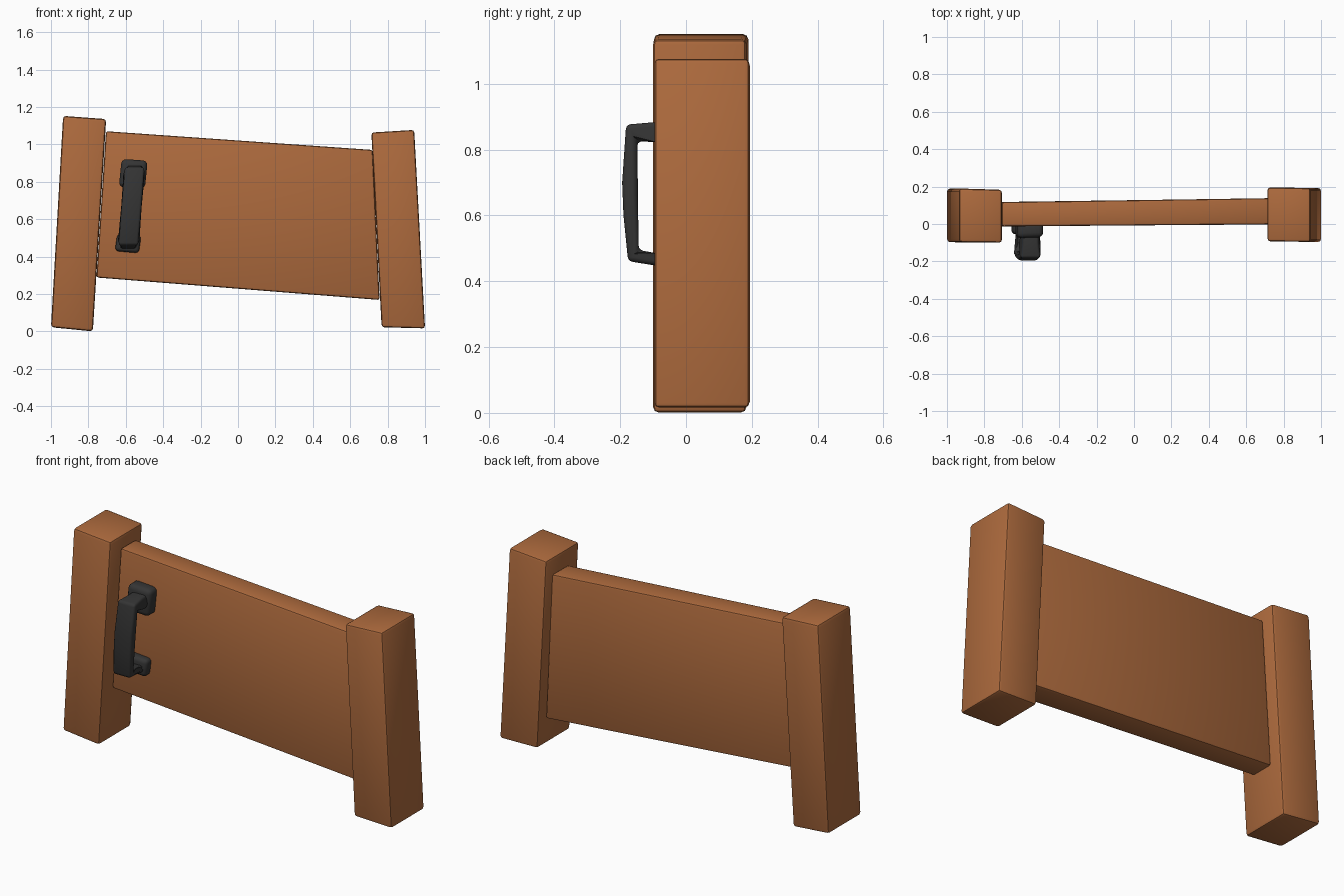
import bpy, bmesh
from mathutils import Vector

if "Cube" in bpy.data.objects:
    bpy.data.objects.remove(bpy.data.objects["Cube"])


def material(name, rgb):
    m = bpy.data.materials.new(name)
    m.diffuse_color = (*rgb, 1)
    m.use_nodes = True
    m.node_tree.nodes["Principled BSDF"].inputs["Base Color"].default_value = m.diffuse_color
    return m


wood = material("warm_wood", (0.42, 0.145, 0.047))
iron = material("dark_iron", (0.035, 0.035, 0.035))


def finish(name, bm, mat, bevel, segments):
    bmesh.ops.recalc_face_normals(bm, faces=bm.faces)
    mesh = bpy.data.meshes.new(name)
    bm.to_mesh(mesh)
    bm.free()
    mesh.materials.append(mat)
    ob = bpy.data.objects.new(name, mesh)
    bpy.context.collection.objects.link(ob)
    mod = ob.modifiers.new("soft_edges", 'BEVEL')
    mod.width = bevel
    mod.segments = segments
    mod.limit_method = 'ANGLE'
    mod.angle_limit = 0.6
    bpy.ops.object.select_all(action='DESELECT')
    ob.select_set(True)
    bpy.context.view_layer.objects.active = ob
    bpy.ops.object.modifier_apply(modifier=mod.name)
    bpy.ops.object.shade_smooth_by_angle(angle=0.7)
    return ob


def prism(name, front, back, mat, bevel, segments=2):
    """Solid between two matching outlines."""
    bm = bmesh.new()
    a = [bm.verts.new(Vector(p)) for p in front]
    b = [bm.verts.new(Vector(p)) for p in back]
    bm.faces.new(a)
    bm.faces.new(b[::-1])
    n = len(a)
    for i in range(n):
        j = (i + 1) % n
        bm.faces.new((a[i], b[i], b[j], a[j]))
    return finish(name, bm, mat, bevel, segments)


def board(name, quad, y_front, y_back, mat, bevel, segments=2):
    """Slanted board: front-view corners, with y given at left and right."""
    side = (0, 1, 1, 0)  # bottom left, bottom right, top right, top left
    front = [(x, y_front[s], z) for (x, z), s in zip(quad, side)]
    back = [(x, y_back[s], z) for (x, z), s in zip(quad, side)]
    return prism(name, front, back, mat, bevel, segments)


# Leaning posts
board("left_post", [(-1.0, 0.022), (-0.776, 0.0), (-0.705, 1.135), (-0.935, 1.152)],
      (-0.097, -0.1), (0.19, 0.183), wood, 0.016)
board("right_post", [(0.768, 0.022), (1.0, 0.016), (0.942, 1.077), (0.713, 1.063)],
      (-0.092, -0.096), (0.195, 0.192), wood, 0.014)

# Door panel hung between the posts
board("door_panel", [(-0.757, 0.288), (0.757, 0.168), (0.72, 0.97), (-0.706, 1.07)],
      (-0.013, -0.002), (0.117, 0.138), wood, 0.012)

# Handle mounting plates
board("upper_handle_plate", [(-0.637, 0.772), (-0.498, 0.762), (-0.483, 0.912), (-0.622, 0.922)],
      (-0.075, -0.07), (0.01, 0.01), iron, 0.025, 3)
board("lower_handle_plate", [(-0.658, 0.43), (-0.53, 0.418), (-0.518, 0.513), (-0.645, 0.523)],
      (-0.055, -0.052), (0.01, 0.01), iron, 0.02, 3)

# Handle grip: C-shaped side profile (y, z), leaning sideways with height
profile = [(0.0, 0.888), (-0.1, 0.883), (-0.182, 0.876), (-0.194, 0.70),
           (-0.19, 0.60), (-0.176, 0.461), (-0.1, 0.449), (0.0, 0.436),
           (0.0, 0.476), (-0.1, 0.487), (-0.144, 0.495), (-0.146, 0.66),
           (-0.148, 0.826), (-0.1, 0.823), (0.0, 0.82)]


def grip_side(half):
    pts = []
    for y, z in profile:
        centre = -0.587 + 0.08 * (z - 0.45)
        w = half * (0.8 if y > -0.12 else 1.0)
        pts.append((centre + w, y, z))
    return pts


prism("handle_grip", grip_side(-0.054), grip_side(0.054), iron, 0.014, 3)
